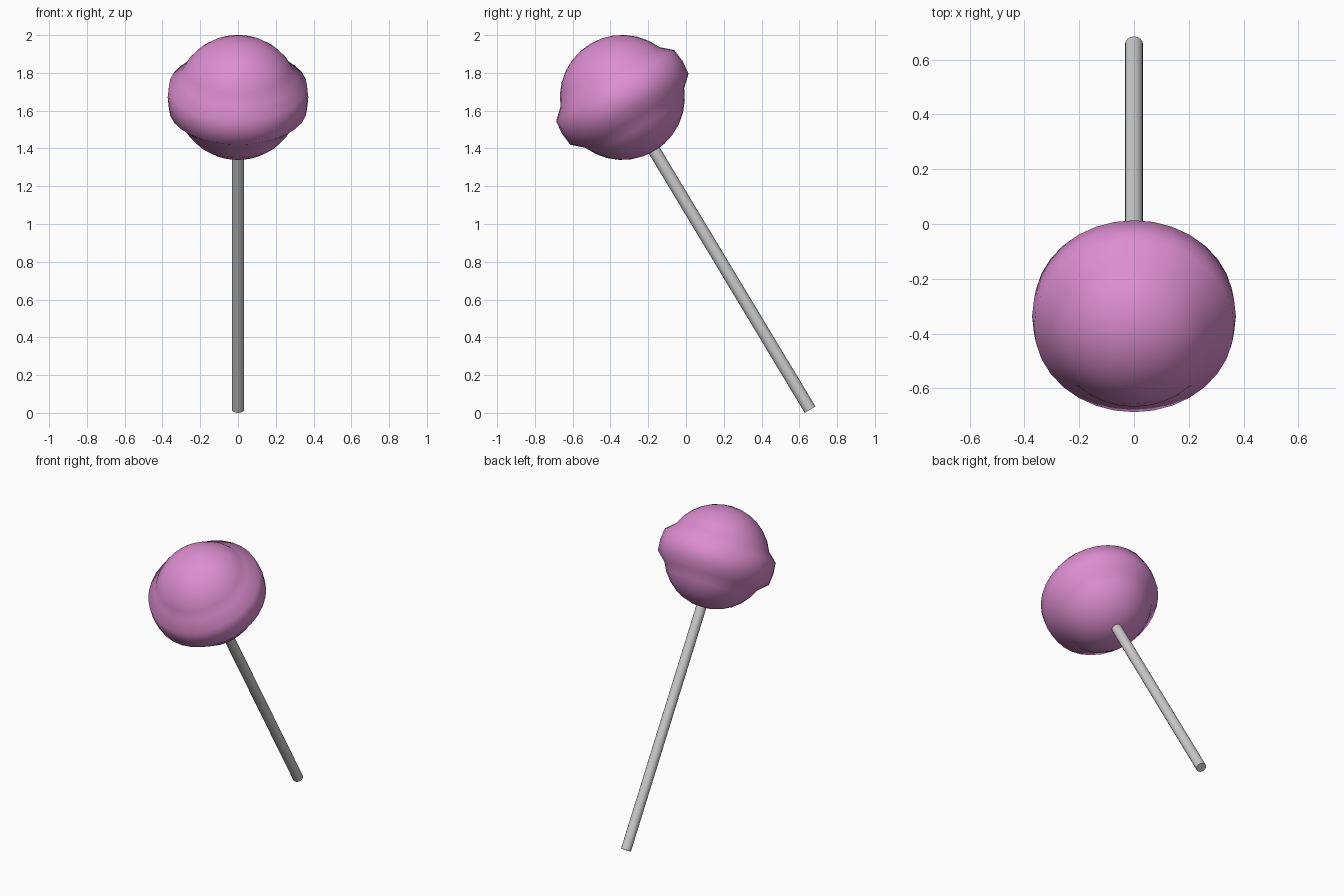
import bpy, math
from mathutils import Vector

if "Cube" in bpy.data.objects:
    bpy.data.objects.remove(bpy.data.objects["Cube"])

centre = Vector((0, -0.337, 1.67))   # middle of the candy ball
foot = Vector((0, 0.657, 0.017))     # free end of the stick
axis = (centre - foot).normalized()
rot = Vector((0, 0, 1)).rotation_difference(axis)

# Candy ball: sphere whose middle bands are swollen into a raised belt
R, BELT = 0.331, 1.125
bpy.ops.mesh.primitive_uv_sphere_add(segments=32, ring_count=16, radius=R)
ball = bpy.context.object
ball.name = "candy_ball"
for v in ball.data.vertices:
    if abs(v.co.z) < R * math.sin(math.radians(15)):
        v.co *= BELT
ball.location = centre
ball.rotation_euler = rot.to_euler()
bpy.ops.object.shade_smooth()
mat = bpy.data.materials.new("pink_candy")
mat.diffuse_color = (0.72, 0.27, 0.63, 1)
mat.use_nodes = True
mat.node_tree.nodes["Principled BSDF"].inputs["Base Color"].default_value = mat.diffuse_color
ball.data.materials.append(mat)

# Stick: thin rod running from the free end into the ball
top = centre - axis * 0.25
bpy.ops.mesh.primitive_cylinder_add(vertices=16, radius=0.033,
                                    depth=(top - foot).length,
                                    location=(top + foot) / 2,
                                    rotation=rot.to_euler())
stick = bpy.context.object
stick.name = "stick"
bpy.ops.object.shade_smooth_by_angle(angle=math.radians(40))
